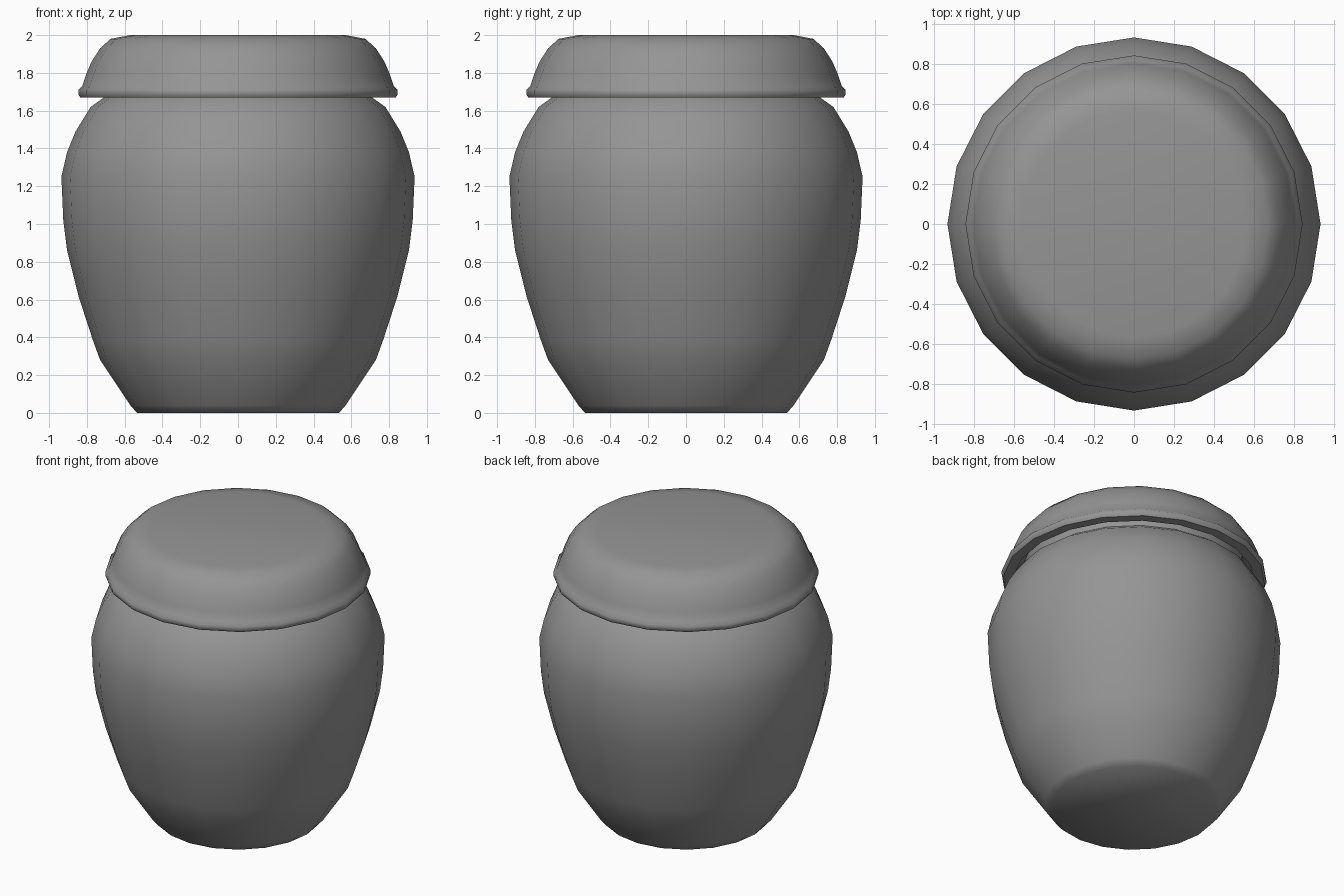
import bpy
import bmesh
from math import cos, sin, tau, radians

SIDES = 20

cube = bpy.data.objects.get("Cube")
if cube:
    bpy.data.objects.remove(cube, do_unlink=True)

# Single glaze colour
grey = bpy.data.materials.new("grey_clay")
grey.use_nodes = True
colour = (0.3, 0.3, 0.3, 1)
grey.diffuse_color = colour
grey.node_tree.nodes["Principled BSDF"].inputs["Base Color"].default_value = colour


def lathe(name, profile):
    """Turn a (radius, height) profile about z and cap both ends."""
    bm = bmesh.new()
    rings = [[bm.verts.new((r * cos(tau * i / SIDES), r * sin(tau * i / SIDES), z))
              for i in range(SIDES)] for r, z in profile]
    for low, high in zip(rings, rings[1:]):
        for i in range(SIDES):
            j = (i + 1) % SIDES
            bm.faces.new((low[i], low[j], high[j], high[i]))
    bm.faces.new(rings[0][::-1])
    bm.faces.new(rings[-1])
    bmesh.ops.recalc_face_normals(bm, faces=bm.faces)
    mesh = bpy.data.meshes.new(name)
    bm.to_mesh(mesh)
    bm.free()
    mesh.materials.append(grey)
    obj = bpy.data.objects.new(name, mesh)
    bpy.context.collection.objects.link(obj)
    bpy.ops.object.select_all(action="DESELECT")
    obj.select_set(True)
    bpy.context.view_layer.objects.active = obj
    bpy.ops.object.shade_smooth_by_angle(angle=radians(50))
    return obj


# Bulging body with a short neck hidden under the lid
lathe("jar_body", [
    (0.535, 0), (0.57, 0.04), (0.73, 0.28), (0.77, 0.39), (0.845, 0.62), (0.905, 0.86),
    (0.925, 1.02), (0.935, 1.25), (0.905, 1.38), (0.86, 1.49), (0.78, 1.62),
    (0.71, 1.67), (0.71, 1.78)])

# Hollow lid: recessed underside, rolled rim, domed wall, flat top
lathe("jar_lid", [
    (0.71, 1.76), (0.76, 1.75), (0.77, 1.67), (0.835, 1.67), (0.845, 1.685),
    (0.845, 1.71), (0.825, 1.73), (0.805, 1.79), (0.775, 1.86), (0.73, 1.93),
    (0.675, 1.98), (0.57, 2.0)])
